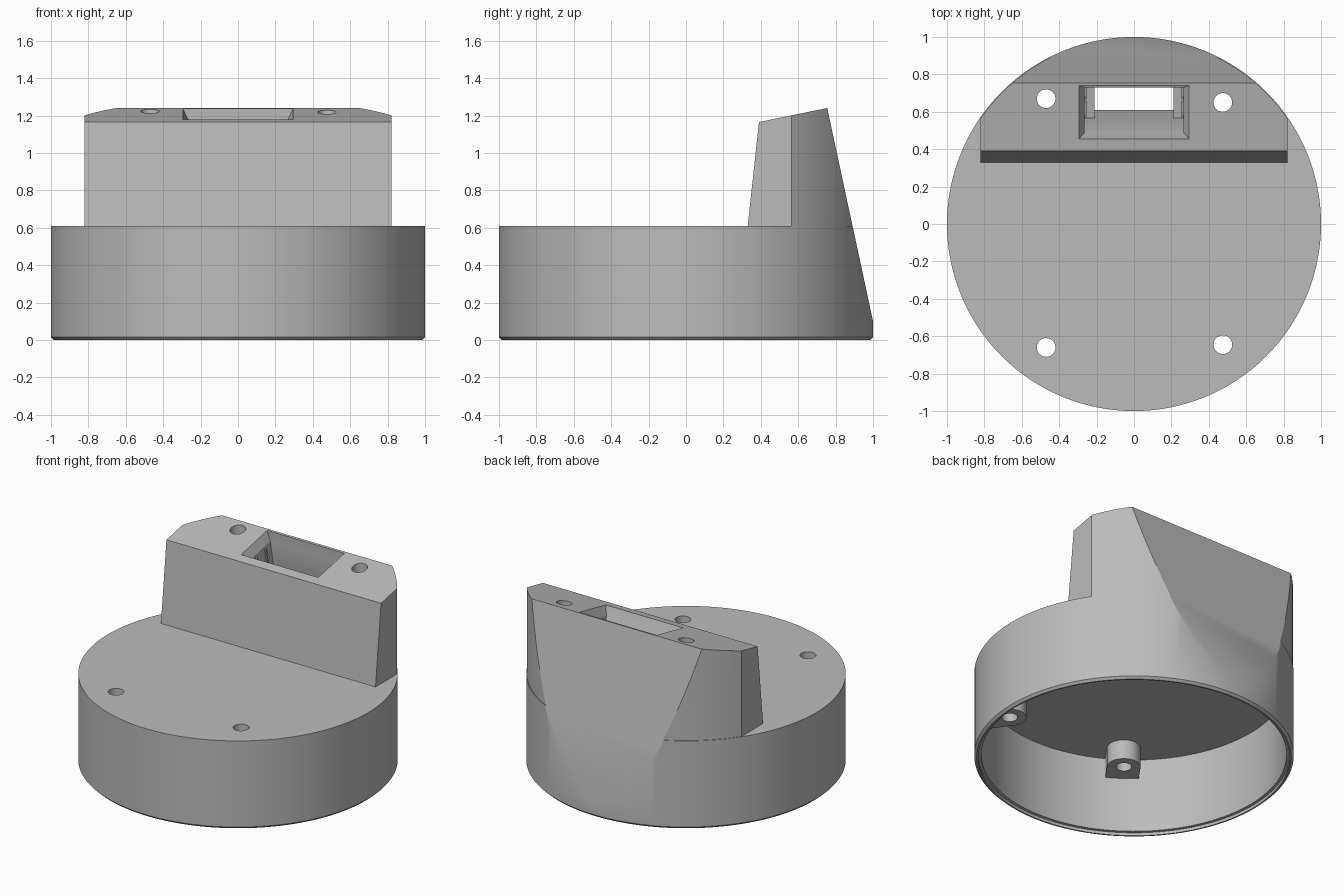
import bpy, bmesh, math
from mathutils import Vector, Matrix

cube = bpy.data.objects.get("Cube")
if cube:
    bpy.data.objects.remove(cube, do_unlink=True)

grey = bpy.data.materials.new("plain_grey")
grey.use_nodes = True
colour = (0.5, 0.5, 0.5, 1)
grey.diffuse_color = colour
grey.node_tree.nodes["Principled BSDF"].inputs["Base Color"].default_value = colour

BACK_POINT = Vector((0, 1, 0.1))
BACK_NORMAL = Vector((0, 1.14, 0.245)).normalized()
TILT = math.atan2(0.075, 0.365)
SLOT_FRAME = Matrix.Translation((0, 0.5975, 1.2076)) @ Matrix.Rotation(TILT, 4, 'X')
SCREWS = [(-0.47, 0.67), (0.475, 0.65), (-0.47, -0.66), (0.475, -0.645)]


def stack(rings):
    """Closed solid from rings of points with equal counts."""
    bm = bmesh.new()
    loops = [[bm.verts.new(p) for p in ring] for ring in rings]
    n = len(loops[0])
    for low, high in zip(loops, loops[1:]):
        for i in range(n):
            j = (i + 1) % n
            bm.faces.new((low[i], low[j], high[j], high[i]))
    bm.faces.new(loops[0][::-1])
    bm.faces.new(loops[-1])
    return bm


def lathe(profile, n=128, centre=(0, 0)):
    step = math.tau / n
    return stack([[(centre[0] + r * math.cos(i * step), centre[1] + r * math.sin(i * step), z)
                   for i in range(n)] for r, z in profile])


def block(levels):
    """Tapered box from (half width, half depth, z) levels."""
    return stack([[(-w, -d, z), (w, -d, z), (w, d, z), (-w, d, z)] for w, d, z in levels])


def slice_off(bm, point, normal):
    """Remove everything beyond a plane and cap the cut."""
    cut = bmesh.ops.bisect_plane(bm, geom=bm.verts[:] + bm.edges[:] + bm.faces[:], dist=1e-5,
                                 plane_co=point, plane_no=normal, clear_outer=True)
    edges = [e for e in cut["geom_cut"] if isinstance(e, bmesh.types.BMEdge) and e.is_boundary]
    bmesh.ops.edgenet_fill(bm, edges=edges)


def finish(name, bm, frame=None):
    if frame:
        bm.transform(frame)
    bmesh.ops.recalc_face_normals(bm, faces=bm.faces[:])
    mesh = bpy.data.meshes.new(name)
    bm.to_mesh(mesh)
    bm.free()
    mesh.materials.append(grey)
    ob = bpy.data.objects.new(name, mesh)
    bpy.context.collection.objects.link(ob)
    return ob


def carve(ob, cutters):
    bpy.context.view_layer.objects.active = ob
    for cutter in cutters:
        mod = ob.modifiers.new("cut", 'BOOLEAN')
        mod.operation, mod.solver, mod.object = 'DIFFERENCE', 'EXACT', cutter
        bpy.ops.object.modifier_apply(modifier=mod.name)


# Round base with a chamfered foot and sloping back
body = lathe([(0.985, 0), (1, 0.015), (1, 0.61)])
slice_off(body, BACK_POINT, BACK_NORMAL)
base = finish("round_base", body)

# Raised dock, trimmed from a cylinder by flat planes
dock = lathe([(0.996, 0.6), (0.996, 1.4)])
for point, normal in [((0.82, 0, 0), (1, 0, 0)), ((-0.82, 0, 0), (-1, 0, 0)),
                      ((0, 0.33, 0.61), (0, -0.555, 0.06)),
                      ((0, 0.39, 1.165), (0, -0.075, 0.365)),
                      (BACK_POINT, BACK_NORMAL)]:
    slice_off(dock, Vector(point), Vector(normal).normalized())
tower = finish("raised_dock", dock)

# Screw bosses: round towards the middle, square towards the wall
bosses = []
for x, y in SCREWS:
    outline = [(0.15, -0.105), (0.15, 0.105)]
    for i in range(17):
        a = math.pi / 2 + math.pi * i / 16
        outline.append((0.105 * math.cos(a), 0.105 * math.sin(a)))
    bm = stack([[(px, py, z) for px, py in outline] for z in (0.4, 0.56)])
    frame = Matrix.Translation((x, y, 0)) @ Matrix.Rotation(math.atan2(y, x), 4, 'Z')
    bosses.append(finish("screw_boss", bm, frame))

# Cutters: underside cavity, screw holes and tilted slot
hollow = lathe([(0.975, -0.1), (0.975, 0.02), (0.955, 0.02), (0.955, 0.535)])
slice_off(hollow, BACK_POINT - BACK_NORMAL * 0.045, BACK_NORMAL)
cavity = finish("cavity_cutter", hollow)
holes = [finish("hole_cutter", lathe([(0.05, -0.2), (0.05, 1.5)], 32, s)) for s in SCREWS]
slot = [finish("slot_cutter", block(levels), SLOT_FRAME) for levels in (
    [(0.265, 0.123, -0.06), (0.295, 0.1455, 0), (0.295, 0.1455, 0.1)],
    [(0.265, 0.123, -0.45), (0.265, 0.123, 0.05)],
    [(0.21, 0.123, -0.76), (0.21, 0.123, -0.3)])]

carve(base, [cavity] + holes + slot)
carve(tower, holes[:2] + slot)
for boss, hole in zip(bosses, holes):
    carve(boss, [hole])
for cutter in [cavity] + holes + slot:
    bpy.data.objects.remove(cutter, do_unlink=True)

# Thin guide ribs on the slot's end walls
ribs = []
for side in (-1, 1):
    for depth in (-0.04, 0.06):
        frame = SLOT_FRAME @ Matrix.Translation((side * 0.262, depth, 0))
        ribs.append(finish("slot_rib", block([(0.008, 0.006, -0.45), (0.008, 0.006, -0.08)]), frame))

# Smooth the round surfaces, keep edges crisp
bpy.ops.object.select_all(action='DESELECT')
for ob in [base, tower] + bosses:
    ob.select_set(True)
bpy.context.view_layer.objects.active = base
bpy.ops.object.shade_smooth_by_angle(angle=math.radians(25))
